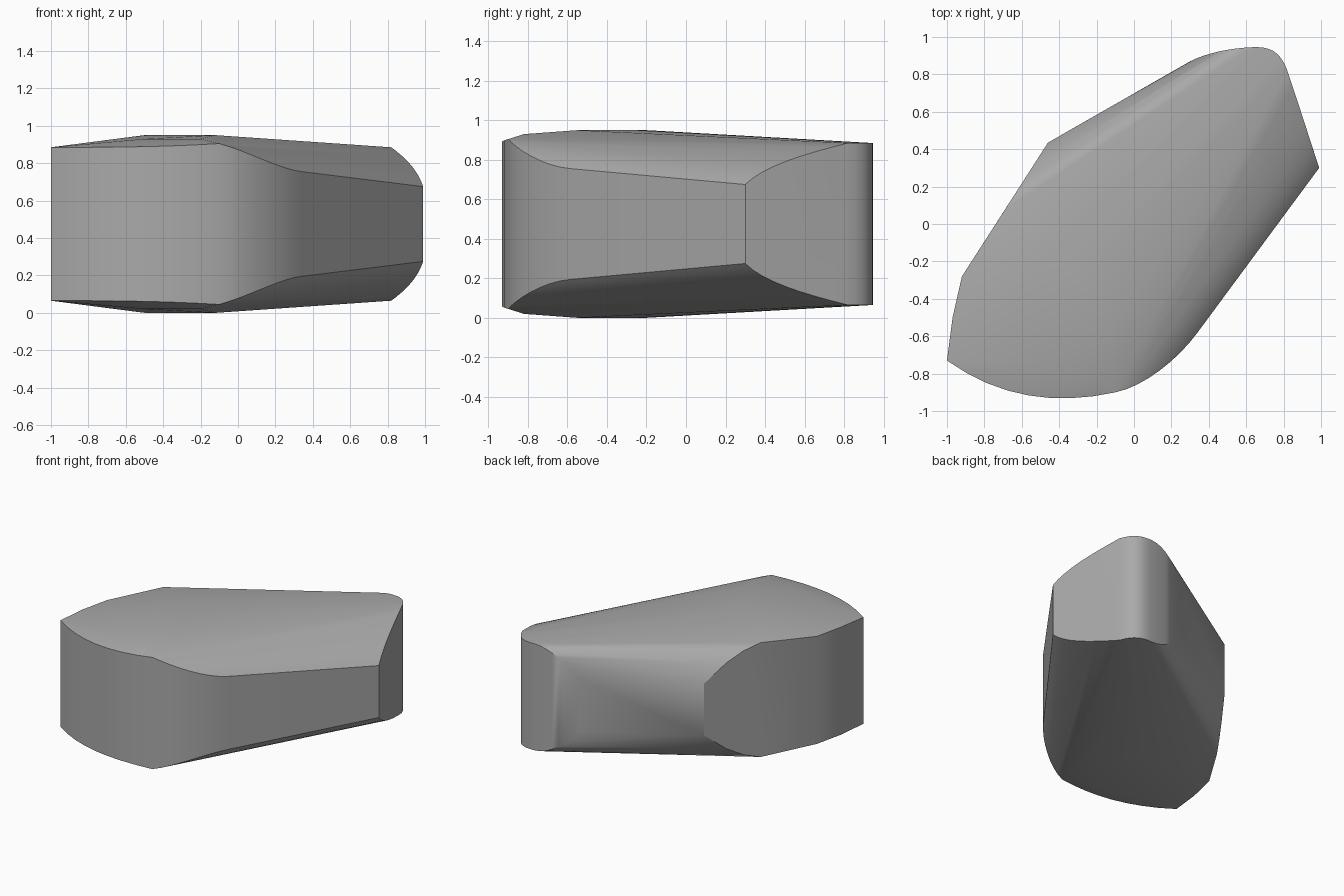
import bpy, bmesh, math
from mathutils import Vector
from mathutils.geometry import interpolate_bezier

cube = bpy.data.objects.get("Cube")
if cube:
    bpy.data.objects.remove(cube, do_unlink=True)

MID_HEIGHT = 0.475


def make_material(name, colour):
    material = bpy.data.materials.new(name)
    material.use_nodes = True
    material.diffuse_color = colour
    shader = material.node_tree.nodes["Principled BSDF"]
    shader.inputs["Base Color"].default_value = colour
    shader.inputs["Roughness"].default_value = 0.7
    return material


def curve_points(start, handle_a, handle_b, end, count=9):
    """Rim points along one curve; each is x, y and half height."""
    corners = [Vector(p) for p in (start, handle_a, handle_b, end)]
    return [tuple(p) for p in interpolate_bezier(*corners, count)]


def mirrored_hull(name, half_points, material):
    """Convex solid, the same above and below its middle plane."""
    bm = bmesh.new()
    for x, y, half_height in half_points:
        for side in (-1, 1):
            bm.verts.new((x, y, MID_HEIGHT + side * half_height))
    result = bmesh.ops.convex_hull(bm, input=bm.verts)
    unused = {v for v in result["geom_interior"] + result["geom_unused"]
              if isinstance(v, bmesh.types.BMVert) and v.is_valid}
    bmesh.ops.delete(bm, geom=list(unused), context="VERTS")
    bmesh.ops.dissolve_limit(bm, angle_limit=math.radians(0.5),
                             verts=bm.verts, edges=bm.edges)
    bmesh.ops.recalc_face_normals(bm, faces=bm.faces)
    mesh = bpy.data.meshes.new(name)
    bm.to_mesh(mesh)
    bm.free()
    mesh.materials.append(material)
    obj = bpy.data.objects.new(name, mesh)
    bpy.context.collection.objects.link(obj)
    return obj


# Corners shared by neighbouring rim curves
front_tip = (-1, -.73, .41)
front_turn = (-.1, -.9, .43)
side_start = (.34, -.58, .28)
side_end = (.99, .3, .2)
back_corner = (.82, .82, .41)
back_top = (.63, .945, .41)
back_end = (.3, .87, .2)

# Rounded front wall, running into the long bevelled side
rim = curve_points(front_tip, (-.72, -.93, .41), (-.42, -.97, .41), front_turn)
rim += curve_points(front_turn, (.05, -.87, .39), (.23, -.73, .29), side_start)

# Flat end face with its curved upper edge, then the rounded back corner
rim += curve_points(side_end, (.96, .39, .29), (.9, .58, .35), back_corner)
rim += curve_points(back_corner, (.78, .93, .41), (.72, .95, .41), back_top)
rim += curve_points(back_top, (.5, .94, .41), (.38, .91, .3), back_end)

# Flat rear side with clipped corners
rim += [(-.46, .435, .2), (-.55, .295, .33), (-.62, .186, .4),
        (-.69, .077, .44), (-.92, -.28, .414), (-.97, -.5, .414)]

# Crown of the gently domed top and underside
crown = [(-.5, -.2, .475), (-.12, -.55, .475), (-.3, -.25, .475),
         (-.2, -.82, .455), (-.5, -.75, .455)]

stone_grey = make_material("stone grey", (.4, .4, .4, 1))
block = mirrored_hull("rounded_block", rim + crown, stone_grey)

bpy.ops.object.select_all(action="DESELECT")
block.select_set(True)
bpy.context.view_layer.objects.active = block
bpy.ops.object.shade_smooth_by_angle(angle=math.radians(27))
